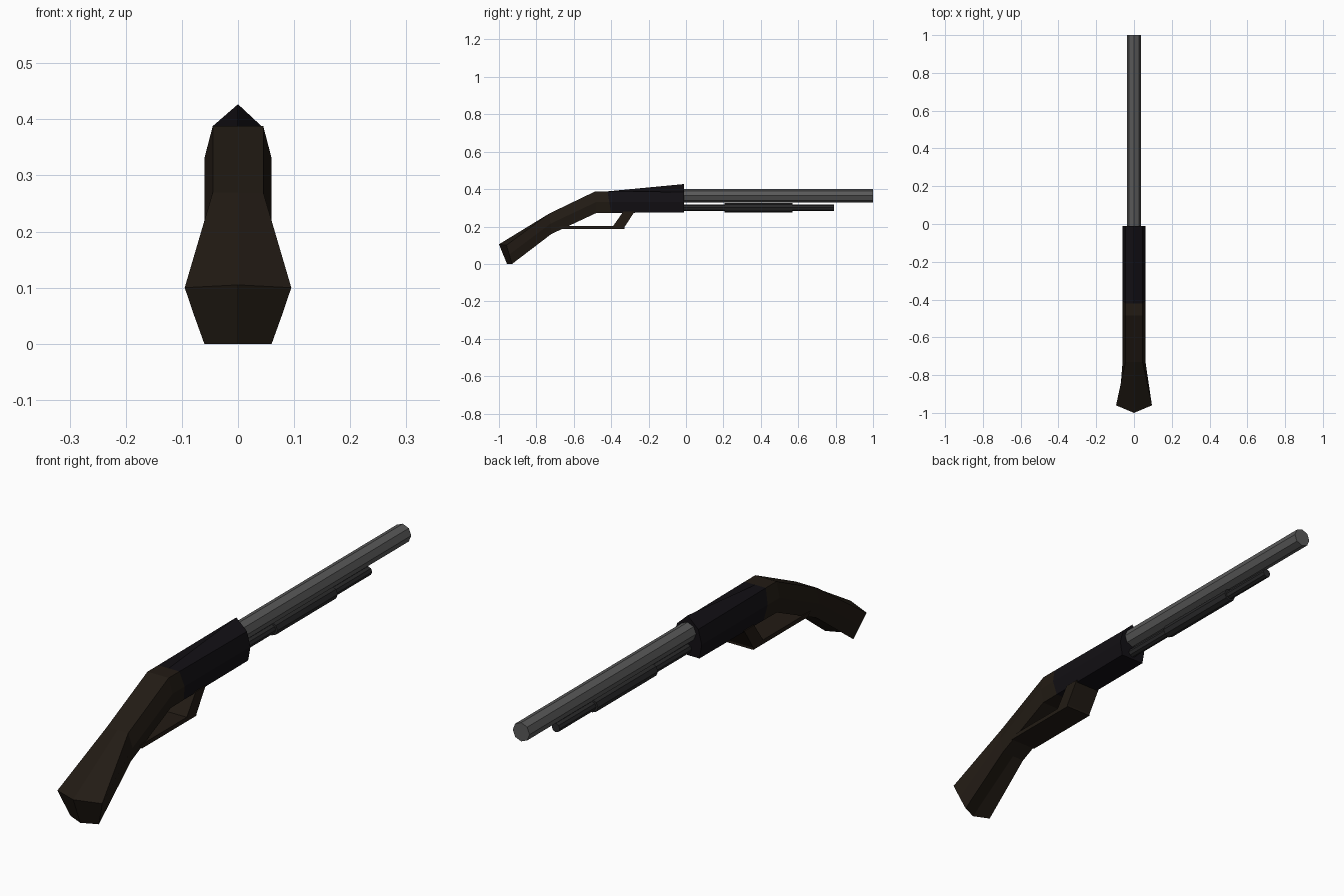
import bpy, bmesh, math
from mathutils import Vector

if "Cube" in bpy.data.objects:
    bpy.data.objects.remove(bpy.data.objects["Cube"])


def material(name, r, g, b):
    m = bpy.data.materials.new(name)
    m.diffuse_color = (r, g, b, 1)
    m.use_nodes = True
    m.node_tree.nodes["Principled BSDF"].inputs["Base Color"].default_value = m.diffuse_color
    return m


WOOD = material("dark_wood", 0.016, 0.011, 0.007)
BLACK = material("blackened_steel", 0.006, 0.005, 0.007)
STEEL = material("barrel_steel", 0.10, 0.10, 0.10)
GUNMETAL = material("dark_gunmetal", 0.022, 0.022, 0.023)


def finish(name, bm, mat):
    bmesh.ops.recalc_face_normals(bm, faces=bm.faces)
    me = bpy.data.meshes.new(name)
    bm.to_mesh(me)
    bm.free()
    me.materials.append(mat)
    ob = bpy.data.objects.new(name, me)
    bpy.context.collection.objects.link(ob)
    return ob


def mirrored_ring(half):
    """Half section (top centre ... bottom centre) to a closed ring."""
    return half + [(-x, y, z) for x, y, z in half[-2:0:-1]]


def loft(name, halves, mat):
    bm = bmesh.new()
    rings = [[bm.verts.new(p) for p in mirrored_ring(h)] for h in halves]
    n = len(rings[0])
    for a, b in zip(rings, rings[1:]):
        for i in range(n):
            j = (i + 1) % n
            bm.faces.new((a[i], a[j], b[j], b[i]))
    # cap each end as two halves so a bent end stays creased on the centre line
    for r in (rings[0], rings[-1]):
        bm.faces.new(r[:n // 2 + 1])
        bm.faces.new(r[n // 2:] + r[:1])
    return finish(name, bm, mat)


def section(top, bottom, ridge=None):
    """Slanted section: flat top, full-width side, slightly narrower belly."""
    (yt, zt), (yb, zb) = top, bottom
    ym, zm = yt + (yb - yt) * 0.5, zt + (zb - zt) * 0.5
    return [(0, yt, ridge or zt), (0.045, yt, zt), (0.06, ym, zm),
            (0.05, yb, zb), (0, yb, zb)]


def rod(name, y0, y1, z, radius, mat, sides=8):
    bm = bmesh.new()
    bmesh.ops.create_cone(bm, cap_ends=True, segments=sides,
                          radius1=radius, radius2=radius, depth=y1 - y0)
    ob = finish(name, bm, mat)
    ob.rotation_euler = (math.pi / 2, 0, 0)
    ob.location = (0, (y0 + y1) / 2, z)
    return ob


def plate(name, profile, half_width, mat):
    """Side profile (y, z) extruded across x."""
    bm = bmesh.new()
    face = bm.faces.new([bm.verts.new((-half_width, y, z)) for y, z in profile])
    geo = bmesh.ops.extrude_face_region(bm, geom=[face])["geom"]
    bmesh.ops.translate(bm, vec=Vector((2 * half_width, 0, 0)),
                        verts=[v for v in geo if isinstance(v, bmesh.types.BMVert)])
    return finish(name, bm, mat)


# Curved wooden stock with flared, pointed butt
butt = [(0, -1.0, 0.105), (0.095, -0.96, 0.10), (0.078, -0.945, 0.05),
        (0.06, -0.93, 0.0), (0, -0.957, 0.0)]
rear = section((-0.42, 0.388), (-0.40, 0.273))
loft("stock", [butt,
               section((-0.73, 0.27), (-0.72, 0.16)),
               section((-0.485, 0.388), (-0.48, 0.272)),
               rear], WOOD)

# Receiver rising to a ridge at its front
front = section((-0.01, 0.385), (-0.01, 0.275), ridge=0.427)
loft("receiver", [rear, front], BLACK)

# Trigger guard lever and its slanted strut
plate("lever_bar", [(-0.68, 0.203), (-0.33, 0.203), (-0.33, 0.187), (-0.66, 0.187)],
      0.055, WOOD)
plate("lever_strut", [(-0.395, 0.195), (-0.335, 0.28), (-0.275, 0.28), (-0.33, 0.195)],
      0.055, WOOD)

# Barrel, magazine tube and sliding grip
rod("barrel", -0.03, 1.0, 0.365, 0.036, STEEL)
rod("magazine_tube", -0.03, 0.79, 0.301, 0.017, GUNMETAL)
rod("pump_grip", 0.205, 0.57, 0.301, 0.025, GUNMETAL)
